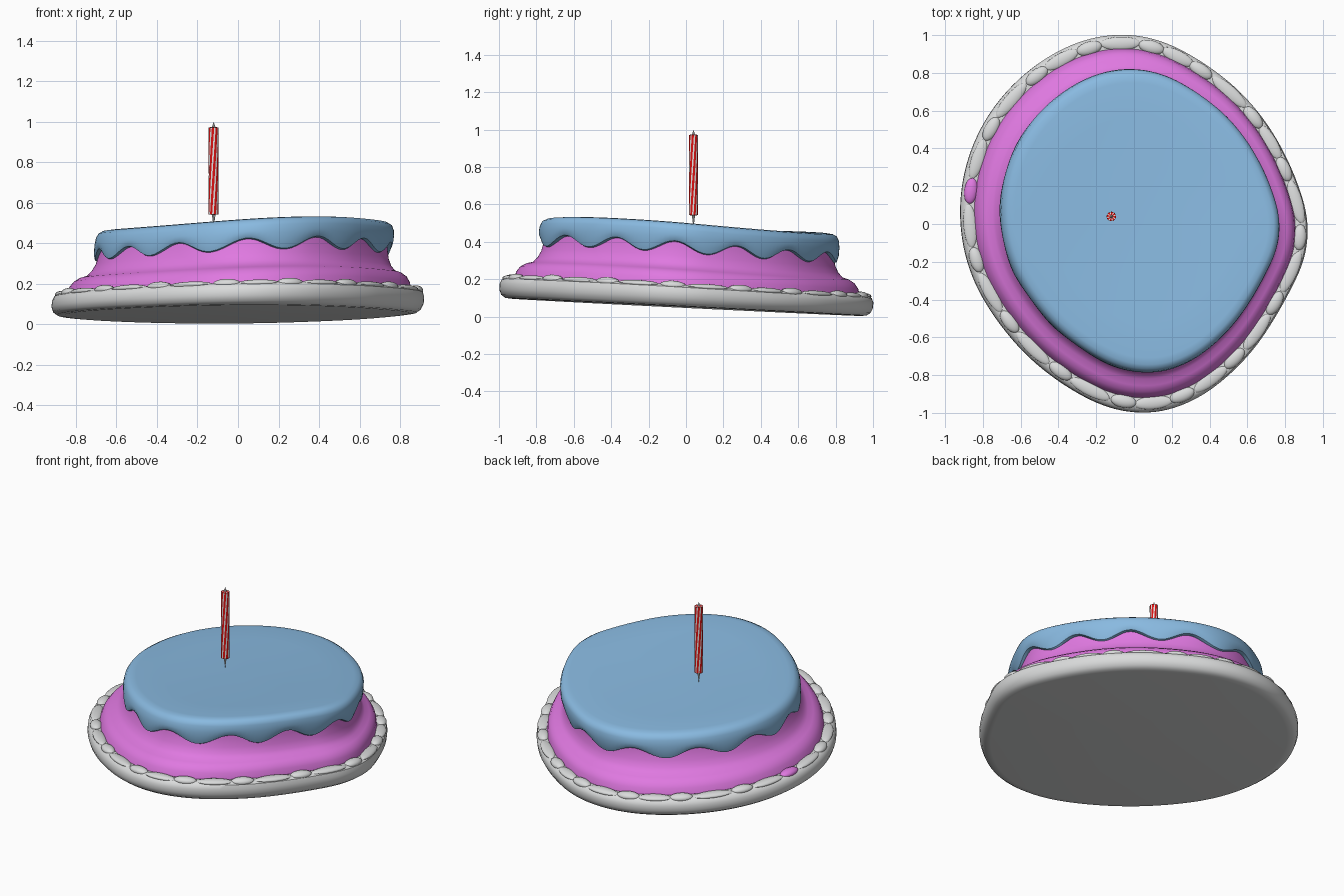
import bpy, bmesh, math
from mathutils import Vector

if "Cube" in bpy.data.objects:
    bpy.data.objects.remove(bpy.data.objects["Cube"])

def mat(name, rgb):
    m = bpy.data.materials.new(name)
    m.diffuse_color = (*rgb, 1)
    m.use_nodes = True
    m.node_tree.nodes["Principled BSDF"].inputs["Base Color"].default_value = m.diffuse_color
    return m

BLUE = mat("blue icing", (0.25, 0.49, 0.75))
PINK = mat("pink sponge", (0.74, 0.19, 0.75))
GREY = mat("pale grey plate", (0.70, 0.71, 0.71))
RED = mat("red stripe", (0.72, 0.005, 0.005))
WHITE = mat("white wax", (0.76, 0.76, 0.76))

# Rounded diamond outline: degrees -> radius
OUT = [(-5, .925), (20, .868), (42, .872), (67, .915), (85, .988), (95, 1.005), (105, 1.01),
       (124, .985), (147, .96), (169, .935), (180, .923), (193, .91), (218, .885),
       (243, .918), (266, .998), (273, 1.01), (285, .998), (306, .927), (330, .88), (355, .925)]

def raw(d):
    d = (d + 5) % 360 - 5
    for (a, r), (b, s) in zip(OUT, OUT[1:]):
        if a <= d <= b:
            return r + (s - r) * (d - a) / (b - a)
    return .925

def radius(d):
    return sum(raw(d + k) for k in range(-10, 11, 2)) / 11

def place(d, f, z):
    """Outline angle, size factor and height -> tilted, slightly warped position."""
    r, a = radius(d) * f, math.radians(d)
    x, y = r * math.cos(a) + .10 * z, r * math.sin(a) + .05 * z
    return Vector((x, y, z + .05 - .049 * y + .004 * x + .05 * x * z - .12 * x * y * z))

def finish(name, bm, mats, angle=40):
    bmesh.ops.recalc_face_normals(bm, faces=bm.faces[:])
    me = bpy.data.meshes.new(name)
    bm.to_mesh(me)
    bm.free()
    for m in mats:
        me.materials.append(m)
    ob = bpy.data.objects.new(name, me)
    bpy.context.collection.objects.link(ob)
    bpy.context.view_layer.objects.active = ob
    ob.select_set(True)
    bpy.ops.object.shade_smooth_by_angle(angle=math.radians(angle))
    ob.select_set(False)
    return ob

N = 180

def layer(name, profile, m):
    """Sweep (factor, z, drip amount) points round the outline."""
    bm = bmesh.new()
    rings = []
    for f, z, w in profile:
        ring = []
        for i in range(N):
            d = 360 * i / N
            wave = math.cos(math.radians(13 * (d - 271)))
            ring.append(bm.verts.new(place(d, f, z + w * wave)))
        rings.append(ring)
    for a, b in zip(rings, rings[1:]):
        for i in range(N):
            j = (i + 1) % N
            bm.faces.new((a[i], a[j], b[j], b[i]))
    for ring, z in ((rings[0], profile[0][1]), (rings[-1], profile[-1][1])):
        c = bm.verts.new(place(0, 0, z))
        for i in range(N):
            bm.faces.new((ring[i], ring[(i + 1) % N], c))
    return finish(name, bm, [m])

# Plate with rounded rim
layer("plate", [(.93, 0, 0), (.965, .003, 0), (.988, .018, 0), (1, .045, 0), (1, .075, 0),
                (.99, .098, 0), (.968, .110, 0), (.94, .111, 0), (.90, .105, 0)], GREY)

# Cake body: ledge below, concave wall above
layer("cake", [(.90, .08, 0), (.925, .11, 0), (.915, .145, 0), (.895, .172, 0), (.865, .190, 0),
               (.83, .20, 0), (.805, .225, 0), (.787, .26, 0), (.775, .31, 0), (.767, .37, 0)], PINK)

# Icing with wavy drip edge
layer("icing", [(.75, .310, .028), (.775, .302, .030), (.794, .308, .028), (.803, .33, .020),
                (.804, .362, .007), (.800, .395, 0), (.788, .417, 0), (.765, .429, 0),
                (.73, .433, 0), (.55, .433, 0), (.3, .433, 0)], BLUE)

# Piped beads round the rim: a tall and a low one in turn, one of them pink
MAIN = [-5, 20, 42, 67, 85, 105, 124, 147, 169, 193, 218, 243, 266, 285, 306, 330]

def bead(name, d, half, height, m):
    c = place(d, .952, .106)
    t = (place(d + 3, .952, .106) - place(d - 3, .952, .106)).normalized()
    up = Vector((0, .049, 1)).normalized()
    s = up.cross(t).normalized()
    bm = bmesh.new()
    bmesh.ops.create_uvsphere(bm, u_segments=20, v_segments=12, radius=1)
    for v in bm.verts:
        v.co = c + t * v.co.x * half + s * v.co.y * .036 + up * v.co.z * height
    finish(name, bm, [m])

for k, d in enumerate(MAIN):
    nxt = MAIN[k + 1] if k + 1 < len(MAIN) else MAIN[0] + 360
    bead(f"rim_bead_{k + 1}", d, .070, .024, PINK if d == 169 else GREY)
    gap = math.radians(nxt - d) * radius((d + nxt) / 2)
    bead(f"rim_low_bead_{k + 1}", (d + nxt) / 2, gap * .31, .017, GREY)

# Twisted striped candle, red stripes a little wider than the white
CX, CY, R, Z0, Z1, S, H = -.12, .04, .025, .543, .972, 16, 12
bm = bmesh.new()
rows = []
for h in range(H + 1):
    t = h / H
    angles = [2 * math.pi * (i // 2 + .6 * (i % 2)) / (S // 2) + 1.2 * t for i in range(S)]
    rows.append([bm.verts.new((CX + R * math.cos(a), CY + R * math.sin(a), Z0 + (Z1 - Z0) * t))
                 for a in angles])
for a, b in zip(rows, rows[1:]):
    for i in range(S):
        j = (i + 1) % S
        bm.faces.new((a[i], a[j], b[j], b[i])).material_index = i % 2
for row, z in ((rows[0], Z0 - .003), (rows[-1], Z1 + .003)):
    c = bm.verts.new((CX, CY, z))
    for i in range(S):
        bm.faces.new((row[i], row[(i + 1) % S], c)).material_index = i % 2
finish("candle", bm, [RED, WHITE])

# Pointed tips at both ends of the candle
for name, za, zb in (("candle_wick", Z1, 1.0), ("candle_pin", Z0, .475)):
    bm = bmesh.new()
    ring = [bm.verts.new((CX + .009 * math.cos(math.pi * i / 4), CY + .009 * math.sin(math.pi * i / 4), za))
            for i in range(8)]
    tip = bm.verts.new((CX, CY, zb))
    for i in range(8):
        bm.faces.new((ring[i], ring[(i + 1) % 8], tip))
    bm.faces.new(ring)
    finish(name, bm, [WHITE])
